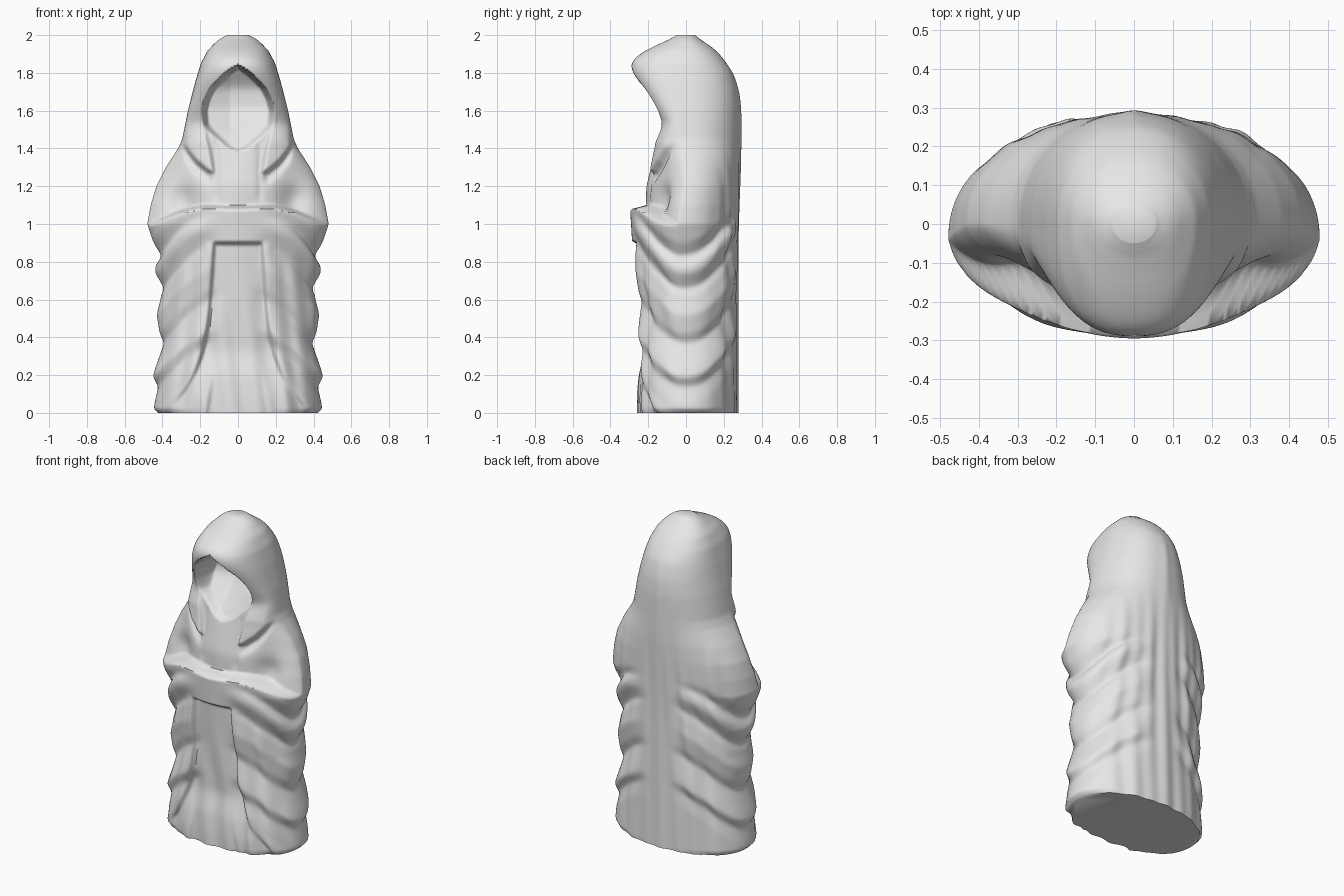
import bpy, bmesh, math

if "Cube" in bpy.data.objects:
    bpy.data.objects.remove(bpy.data.objects["Cube"])

def lin(tab, v):
    """Linear lookup in a table of (key, value) pairs."""
    if v <= tab[0][0]:
        return tab[0][1]
    for (a, p), (b, q) in zip(tab, tab[1:]):
        if v <= b:
            return p + (q - p) * (v - a) / (b - a)
    return tab[-1][1]

def soft(tab, v, h=0.02):
    """Lookup with rounded corners."""
    return sum(lin(tab, v + h * k) * (3 - abs(k)) for k in (-2, -1, 0, 1, 2)) / 9

def step(a, b, v):
    t = min(1, max(0, (v - a) / (b - a)))
    return t * t * (3 - 2 * t)

def bump(v, centre, size):
    return math.exp(-((v - centre) / size) ** 2)

def arc(c, n):
    """Superellipse height at width ratio c."""
    return max(0, 1 - abs(c) ** n) ** (1 / n)

# Silhouette profiles by height
WIDTH = [(0, .42), (.02, .445), (.2, .428), (.4, .413), (.6, .408), (.8, .425), (.9, .447),
         (1, .48), (1.1, .462), (1.2, .432), (1.3, .382), (1.4, .317), (1.45, .295),
         (1.6, .265), (1.75, .227), (1.85, .197), (1.92, .16), (1.97, .11), (1.99, .08), (2, .05)]
FOLD = [(.05, 0), (.14, -.012), (.19, .022), (.24, .012), (.37, -.024), (.42, .002), (.52, .02),
        (.62, -.002), (.66, -.022), (.74, .018), (.78, .014), (.83, -.028), (.9, 0)]
BACK = [(0, .278), (.8, .278), (1.3, .287), (1.6, .287), (1.7, .277), (1.8, .25), (1.9, .18),
        (1.96, .11), (2, .03)]
MIDDLE = [(0, 0), (.6, -.01), (1, -.04), (1.2, 0), (2, 0)]
FRONT_LOW = [(0, -.275), (.2, -.275), (.32, -.258), (.6, -.272), (.9, -.285), (1.1, -.297)]
FRONT_UP = [(1, -.215), (1.2, -.21), (1.3, -.185), (1.4, -.158), (1.5, -.135), (1.55, -.148),
            (1.6, -.178), (1.7, -.235), (1.75, -.265), (1.8, -.29), (1.85, -.292), (1.88, -.275),
            (1.9, -.245), (1.93, -.195), (1.96, -.13), (1.985, -.07), (2, -.025)]
BOXY_UP = [(1, 1.5), (1.3, 1.6), (1.4, 2.1), (1.5, 3), (1.7, 3), (1.85, 2.4), (2, 2)]
# Detail outlines
SLEEVE_TOP = [(0, 1.085), (.2, 1.092), (.3, 1.065), (.4, 1.025), (.48, .99)]
PANEL = [(0, .38), (.05, .34), (.12, .28), (.2, .235), (.3, .195), (.45, .163), (.6, .148), (.9, .128)]
OPENING = [(1.37, -.04), (1.4, .06), (1.48, .15), (1.52, .19), (1.6, .2), (1.66, .185),
           (1.72, .155), (1.8, .075), (1.84, .01), (1.87, -.06)]
INSIDE = [(1.38, -.15), (1.45, -.1), (1.52, -.03), (1.6, .03), (1.72, .03), (1.84, -.06)]
LAPEL_LOW = [(.1, 1.26), (.16, 1.28), (.22, 1.33), (.3, 1.43)]
LAPEL_IN = [(1.26, .12), (1.4, .145), (1.52, .175)]

def front_y(x, c, z, yc):
    ax = abs(x)
    # cloak and sleeves with recessed robe panel
    low = yc + (soft(FRONT_LOW, z) - yc) * arc(c, 1.8 + .3 * step(.7, .3, z))
    panel = step(-.012, .018, soft(PANEL, z) - ax) * step(.912, .885, z)
    low += panel * (.04 - .025 * step(.35, .05, z))
    # hem pleats in the panel
    low += panel * step(.3, .05, z) * .014 * (step(.018, -.01, ax - (.16 - .18 * z)) - .6)
    low += panel * .007 * math.sin(x * 42 + z * 5) * step(.8, .4, z)
    # long soft pleats down the hanging sleeves
    low += .005 * math.cos(ax * 60 + z * 6) * step(.16, .22, ax) * step(.9, .7, z)
    low -= .006 * bump(ax, soft(PANEL, z) + .03, .025) * step(.92, .88, z)
    # chest, arms and hood
    up = yc + (soft(FRONT_UP, z) - yc) * arc(c, soft(BOXY_UP, z))
    up += .045 * bump(ax, .29, .075) * bump(z, 1.12, .1)
    up += .007 * bump(ax, .115, .018) * step(1.1, 1.15, z) * step(1.5, 1.4, z)
    lapel = step(-.012, .016, z - lin(LAPEL_LOW, ax)) * step(-.01, .018, ax - lin(LAPEL_IN, z))
    up -= .028 * lapel * step(1.55, 1.42, z) * step(.31, .26, ax)
    up += .02 * bump(z, lin(LAPEL_LOW, ax) - .03, .03) * step(.12, .16, ax) * step(.3, .25, ax)
    # creased hollow inside the hood
    hollow = step(0, .04, soft(OPENING, z, .008) - ax)
    inner = soft(INSIDE, z) - .3 * abs(x + .04) * step(1.4, 1.55, z) + .01
    up += max(0, inner - up) * hollow
    return low + (up - low) * step(-.012, .016, z - soft(SLEEVE_TOP, ax))

def surface(t, z):
    c, s = math.cos(t), math.sin(t)
    # draped U-shaped folds on each side
    drape = soft(FOLD, z - .27 * s * s, .01) * step(1.1, .95, z)
    w = soft(WIDTH, z, .005) + drape
    x = w * c
    yc = soft(MIDDLE, z)
    swell = drape * s * step(.15, .5, abs(c))
    if s < 0:
        return x, front_y(x, c, z, yc) + .6 * swell, z
    y = yc + (soft(BACK, z) - yc) * arc(c, 2.15)
    # uneven pleats fanning down the back
    f = x / (.75 + .25 * step(1.3, .2, z))
    pleat = .5 * math.cos(f * 33 + 1.2 * z) + .5 * math.cos(f * 57 - 2 * z + 1)
    y += (.006 * pleat - .005) * step(1.5, .9, z) * step(.2, .7, s)
    y += .006 * bump(c, 0, .12) * step(.9, 1.4, z) * step(1.85, 1.65, z)
    return x, y + .7 * swell, z

# Hooded robe, lofted from the hem to the crown
COLS = 288
heights = [0, .006] + [.01 * i for i in range(1, 190)]
heights += [1.9 + .1 * math.sin(math.pi / 2 * i / 18) for i in range(19)]
bm = bmesh.new()
rings = [[bm.verts.new(surface(2 * math.pi * i / COLS, z)) for i in range(COLS)] for z in heights]
for a, b in zip(rings, rings[1:]):
    for i in range(COLS):
        j = (i + 1) % COLS
        bm.faces.new((a[i], a[j], b[j], b[i]))
bm.faces.new(rings[0][::-1])
bm.faces.new(rings[-1])
bmesh.ops.recalc_face_normals(bm, faces=bm.faces)
mesh = bpy.data.meshes.new("hooded_robe")
bm.to_mesh(mesh)
bm.free()
robe = bpy.data.objects.new("hooded_robe", mesh)
bpy.context.collection.objects.link(robe)

# Plain pale stone
stone = bpy.data.materials.new("light_grey_stone")
stone.diffuse_color = (.8, .8, .8, 1)
stone.use_nodes = True
stone.node_tree.nodes["Principled BSDF"].inputs["Base Color"].default_value = stone.diffuse_color
mesh.materials.append(stone)

bpy.context.view_layer.objects.active = robe
robe.select_set(True)
bpy.ops.object.shade_smooth_by_angle(angle=math.radians(60))
